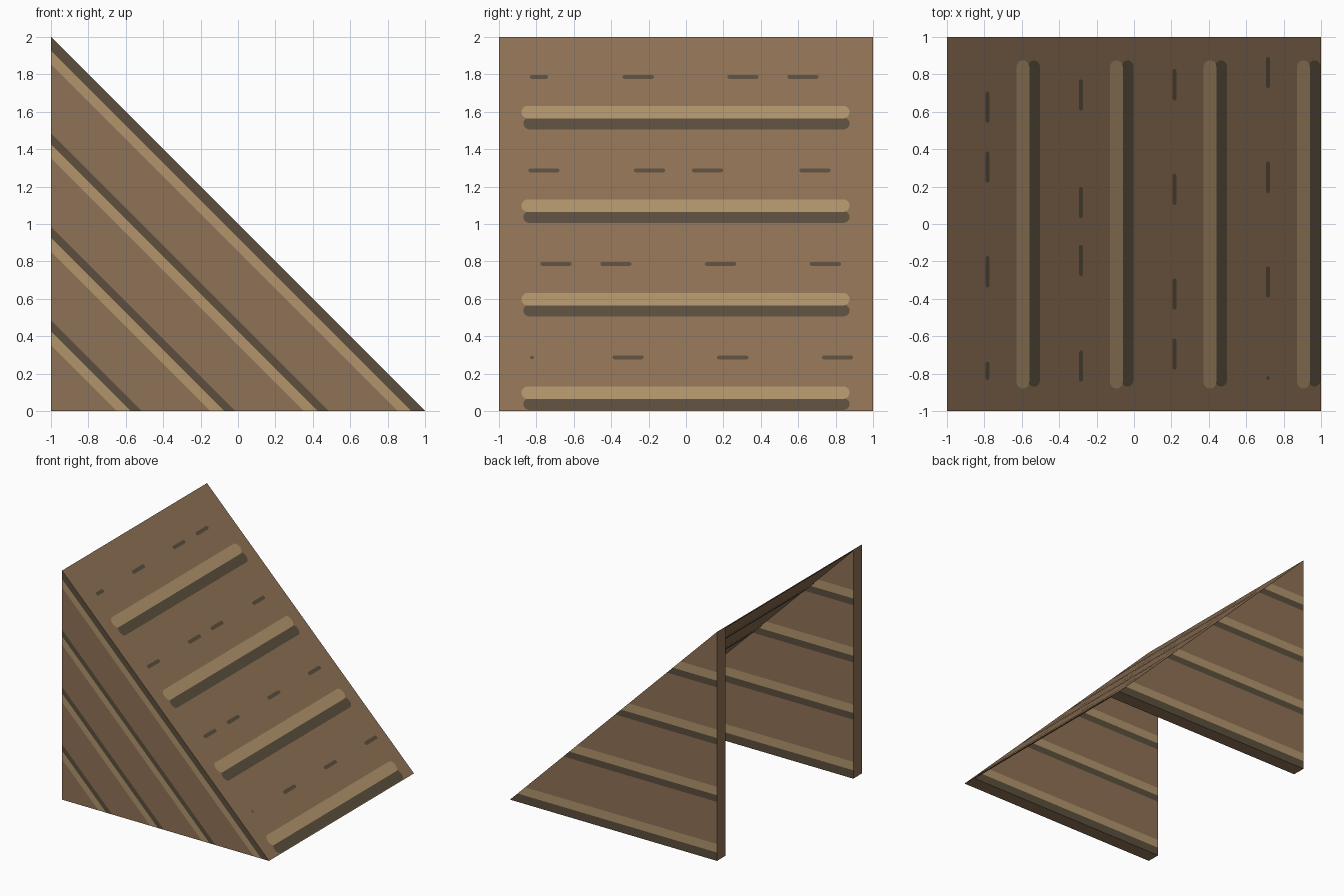
import bpy, bmesh, math
from mathutils import Vector

if "Cube" in bpy.data.objects:
    bpy.data.objects.remove(bpy.data.objects["Cube"])


def material(name, rgb):
    m = bpy.data.materials.new(name)
    m.diffuse_color = (*rgb, 1.0)
    m.use_nodes = True
    m.node_tree.nodes["Principled BSDF"].inputs["Base Color"].default_value = m.diffuse_color
    return m


BROWN = material("plank brown", (0.275, 0.168, 0.093))
LIGHT = material("pale ridge", (0.445, 0.301, 0.150))
DARK = material("dark groove", (0.107, 0.078, 0.048))
THICK = 0.12                          # side wall thickness
ROWS = (0.0, 0.5, 1.0, 1.5)           # plank rows
GROOVE, MIDDLE, RIDGE = 0.015, 0.073, 0.147


def finish(name, bm, mats):
    mesh = bpy.data.meshes.new(name)
    bm.to_mesh(mesh)
    bm.free()
    for m in mats:
        mesh.materials.append(m)
    ob = bpy.data.objects.new(name, mesh)
    bpy.context.collection.objects.link(ob)
    return ob


def prism(profile, y0, y1):
    """Extrude an x-z profile along y."""
    bm = bmesh.new()
    face = bm.faces.new([bm.verts.new((x, y0, z)) for x, z in profile])
    ext = bmesh.ops.extrude_face_region(bm, geom=[face])["geom"]
    bmesh.ops.translate(bm, vec=(0, y1 - y0, 0),
                        verts=[v for v in ext if isinstance(v, bmesh.types.BMVert)])
    bmesh.ops.recalc_face_normals(bm, faces=bm.faces)
    return bm


def band(d):
    """Material index from distance above the nearest row line."""
    f = d % 0.5
    if f < MIDDLE and (f > GROOVE or d < GROOVE):
        return 2
    return 1 if MIDDLE < f < RIDGE else 0


def side_wall(name, y0, y1):
    bm = prism([(-1, 0), (1, 0), (-1, 2)], y0, y1)
    # cut the stripe borders, both level and parallel to the slope
    for row in ROWS:
        for edge in (GROOVE, MIDDLE, RIDGE):
            d = row + edge
            for co, no in (((0, 0, d), (0, 0, 1)), ((1 - d, 0, 0), (1, 0, 1))):
                bmesh.ops.bisect_plane(bm, geom=bm.verts[:] + bm.edges[:] + bm.faces[:],
                                       plane_co=co, plane_no=no, dist=1e-6)
    # the sloping edge is covered by the ramp
    slope = [f for f in bm.faces if f.normal.x > 0.5 and f.normal.z > 0.5]
    bmesh.ops.delete(bm, geom=slope, context='FACES')
    for f in bm.faces:
        c = f.calc_center_median()
        if f.normal.y < -0.5:
            f.material_index = band(1 - c.x - c.z)   # diagonal stripes
        elif f.normal.y > 0.5:
            f.material_index = band(c.z)             # level stripes
    finish(name, bm, [BROWN, LIGHT, DARK])


def slope_point(y, z, off):
    k = off / math.sqrt(2)
    return Vector((1 - z + k, y, z + k))


def plates(name, shapes, off, mat, flip=False):
    """Thin painted patches on the slope."""
    bm = bmesh.new()
    for pts in shapes:
        vs = [bm.verts.new(slope_point(y, z, off)) for y, z in pts]
        bm.faces.new(vs[::-1] if flip else vs)
    finish(name, bm, [mat])


def rounded_bar(y0, y1, z0, z1, r=0.035, n=8):
    zc, h = (z0 + z1) / 2, (z1 - z0) / 2
    pts = []
    for yc, start in ((y1 - r, -math.pi / 2), (y0 + r, math.pi / 2)):
        for i in range(n + 1):
            a = start + math.pi * i / n
            pts.append((yc + r * math.cos(a), zc + h * math.sin(a)))
    return pts


# side walls
side_wall("front_side_wall", -1, -1 + THICK)
side_wall("back_side_wall", 1 - THICK, 1)

# thin sloping board
bm = prism([(-1, 2), (1, 0), (0.99, 0), (-1, 1.99)], -1, 1)
bmesh.ops.delete(bm, geom=[f for f in bm.faces if abs(f.normal.y) > 0.5], context='FACES')
finish("ramp_board", bm, [BROWN])

# grooves and ridges across the ramp
grooves = [rounded_bar(-0.87, 0.875, r + 0.004, r + 0.068) for r in ROWS]
ridges = [rounded_bar(-0.88, 0.875, r + 0.062, r + 0.13) for r in ROWS]
plates("ramp_grooves", grooves, 0.002, DARK)
plates("ramp_ridges", ridges, 0.003, LIGHT)
plates("underside_grooves", grooves[1:], -0.010, DARK, True)
plates("underside_ridges", ridges[1:], -0.011, LIGHT, True)

# short dashes between the ridges: centres along y for each height
DASHES = {
    1.785: (-0.785, -0.255, 0.305, 0.625),
    1.285: (-0.76, -0.195, 0.115, 0.69),
    0.785: (-0.695, -0.375, 0.185, 0.745),
    0.285: (-0.31, 0.25, 0.81),
}
dashes = [rounded_bar(y - 0.085 / (1.7 if (z, y) == (1.785, -0.785) else 1),
                      y + 0.085 / (1.7 if (z, y) == (1.785, -0.785) else 1),
                      z - 0.011, z + 0.011, 0.012, 3)
          for z, ys in DASHES.items() for y in ys]
dashes.append(rounded_bar(-0.835, -0.81, 0.277, 0.293, 0.01, 3))
plates("ramp_dashes", dashes, 0.002, DARK)
